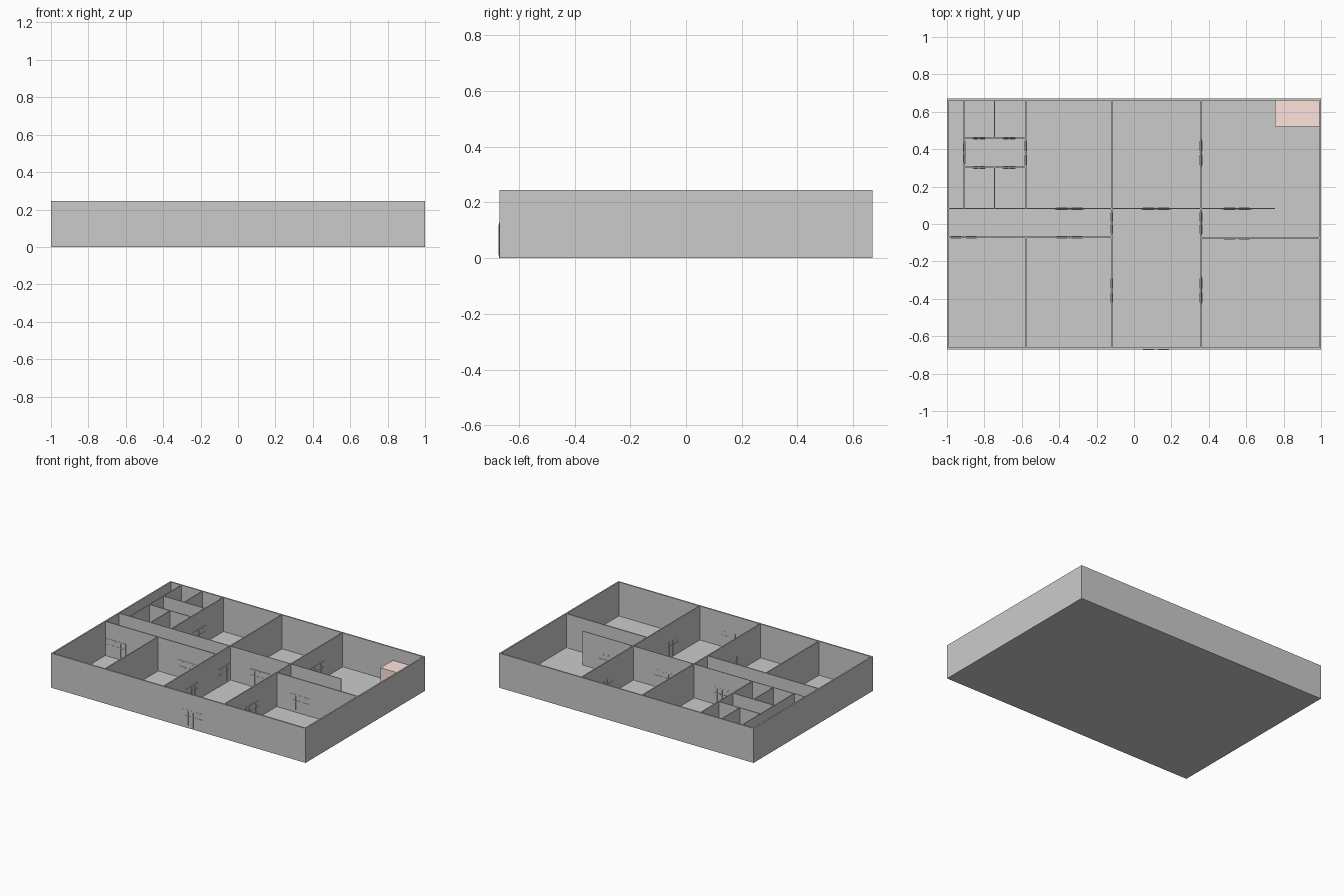
import bpy, bmesh
from mathutils import Matrix, Vector

if "Cube" in bpy.data.objects:
    bpy.data.objects.remove(bpy.data.objects["Cube"])

X, Y, H = 1.0, 0.67, 0.245
FLOOR = 0.004


def add_box(bm, lo, hi):
    size = [b - a for a, b in zip(lo, hi)]
    mid = [(a + b) / 2 for a, b in zip(lo, hi)]
    bmesh.ops.create_cube(bm, size=1, matrix=Matrix.Translation(mid) @ Matrix.Diagonal((*size, 1)))


def finish(name, bm):
    me = bpy.data.meshes.new(name)
    bm.to_mesh(me)
    bm.free()
    ob = bpy.data.objects.new(name, me)
    bpy.context.collection.objects.link(ob)
    return ob


def box(name, lo, hi):
    bm = bmesh.new()
    add_box(bm, lo, hi)
    return finish(name, bm)


def wall_x(name, y, x0, x1, t=0.008):
    box(name, (x0, y - t / 2, FLOOR), (x1, y + t / 2, H))


def wall_y(name, x, y0, y1, t=0.008):
    box(name, (x - t / 2, y0, FLOOR), (x + t / 2, y1, H))


# floor slab and outer walls
box("floor", (-X, -Y, 0), (X, Y, FLOOR))
T = 0.01
wall_x("front_wall", -Y + T / 2, -X, X, T)
wall_x("back_wall", Y - T / 2, -X, X, T)
wall_y("left_wall", -X + T / 2, -Y + T, Y - T, T)
wall_y("right_wall", X - T / 2, -Y + T, Y - T, T)

# long corridor walls
IN = X - T
wall_x("corridor_back_wall", 0.083, -IN, 0.755, 0.005)
wall_x("corridor_front_wall_left", -0.07, -IN, -0.12)
wall_x("corridor_front_wall_right", -0.075, 0.357, IN, 0.009)

# room dividers
wall_y("divider_left_back", -0.58, 0.085, Y - T)
wall_y("divider_left_front", -0.58, -Y + T, -0.073)
wall_y("divider_middle", -0.12, -Y + T, Y - T)
wall_y("divider_right", 0.357, -Y + T, Y - T)

# small cubicles around an inner lobby
wall_y("cubicle_side_wall", -0.908, 0.085, Y - T, 0.006)
for tag, y, y0, y1 in (("back", 0.46, 0.463, Y - T), ("front", 0.303, 0.085, 0.3)):
    wall_x("lobby_wall_" + tag, y, -0.905, -0.583, 0.007)
    wall_y("cubicle_divider_" + tag, -0.745, y0, y1, 0.005)


def door(name, x, y, width=0.16, turned=False, height=0.128):
    """Double door: thin leaf slab, with raised panel bars reaching both faces."""
    bm = bmesh.new()
    w = width / 2
    add_box(bm, (-w, -0.006, 0.001), (w, 0.003, height))
    for side in (-1, 1):
        c = side * w / 2
        add_box(bm, (c - w * .36, -0.008, 0.083), (c + w * .36, 0.006, 0.088))
        add_box(bm, (c - 0.002, -0.008, 0.02), (c + 0.002, 0.006, 0.118))
    add_box(bm, (-0.0015, -0.008, 0.01), (0.0015, 0.006, 0.12))
    ob = finish(name, bm)
    ob.location = (x, y, 0)
    if turned:
        ob.rotation_euler.z = 1.5707963


# doors along the corridor, the front entrance and between rooms
for i, (x, y) in enumerate([(-0.345, 0.083), (0.117, 0.083), (0.55, 0.083), (-0.91, -0.07),
                            (-0.345, -0.07), (0.55, -0.075), (0.117, -Y + 0.005)]):
    door(f"door_{i}", x, y)
for i, (x, y) in enumerate([(-0.12, -0.355), (0.357, -0.355), (0.357, 0.38), (-0.58, 0.38)]):
    door(f"side_door_{i}", x, y, 0.15, True)
for i, x in enumerate((-0.12, 0.357)):
    door(f"corridor_end_door_{i}", x, 0.005, 0.13, True)

# cubicle doors
for i, (x, y) in enumerate([(a, b) for a in (-0.828, -0.667) for b in (0.46, 0.303)]):
    door(f"cubicle_door_{i}", x, y, 0.07)
door("lobby_door", -0.908, 0.38, 0.12, True)

# tinted block in the back corner
block = box("corner_block", (0.755, 0.522, FLOOR), (IN, Y - T, 0.155))
mat = bpy.data.materials.new("tint")
mat.diffuse_color = (1.0, 0.78, 0.72, 1)
mat.use_nodes = True
mat.node_tree.nodes["Principled BSDF"].inputs["Base Color"].default_value = mat.diffuse_color
block.data.materials.append(mat)
